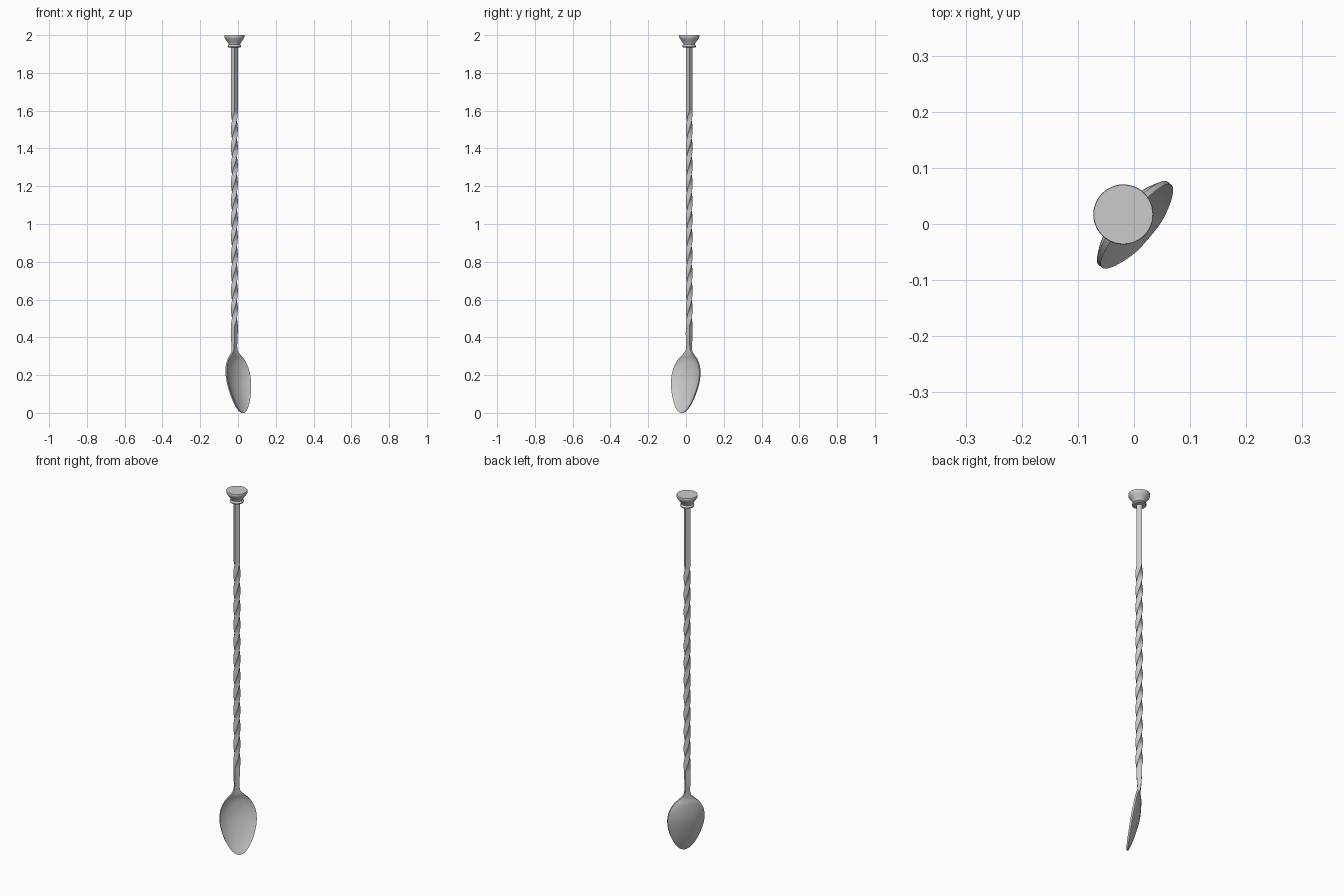
import bpy, bmesh, math
from mathutils import Vector

if "Cube" in bpy.data.objects:
    bpy.data.objects.remove(bpy.data.objects["Cube"])

AX, AY = -0.019, 0.017            # shaft axis
ANG = math.radians(50)            # direction of the bowl's width
U = Vector((math.cos(ANG), math.sin(ANG), 0))
N = Vector((math.sin(ANG), -math.cos(ANG), 0))   # the hollow side faces this way
A = 0.0128                        # half side of the square rod


def loft(name, rings, smooth_angle):
    """Skin closed rings of equal length and cap both ends."""
    bm = bmesh.new()
    vs = [[bm.verts.new(p) for p in r] for r in rings]
    n = len(rings[0])
    for a, b in zip(vs, vs[1:]):
        for i in range(n):
            j = (i + 1) % n
            bm.faces.new((a[i], a[j], b[j], b[i]))
    bm.faces.new(vs[0])
    bm.faces.new(vs[-1])
    bmesh.ops.recalc_face_normals(bm, faces=bm.faces)
    me = bpy.data.meshes.new(name)
    bm.to_mesh(me)
    bm.free()
    ob = bpy.data.objects.new(name, me)
    bpy.context.collection.objects.link(ob)
    bpy.context.view_layer.objects.active = ob
    ob.select_set(True)
    bpy.ops.object.shade_smooth_by_angle(angle=math.radians(smooth_angle))
    ob.select_set(False)
    return ob


def spline(p0, p1, p2, p3, t):
    """Catmull-Rom between p1 and p2."""
    return [0.5 * (2*b + (c-a)*t + (2*a-5*b+4*c-d)*t*t + (3*b-a-3*c+d)*t**3)
            for a, b, c, d in zip(p0, p1, p2, p3)]


# Square rod, twisted between two straight ends
Z0, Z1, TURNS, STEPS = 0.46, 1.60, 3.0, 180
levels = [0.42] + [Z0 + (Z1 - Z0) * i / STEPS for i in range(STEPS + 1)] + [1.945]
rings = []
for z in levels:
    t = min(max((z - Z0) / (Z1 - Z0), 0), 1)
    base = ANG + math.pi / 4 + t * TURNS * 2 * math.pi
    rings.append([(AX + A * 1.414 * math.cos(base + k * math.pi / 2),
                   AY + A * 1.414 * math.sin(base + k * math.pi / 2), z) for k in range(4)])
loft("twisted_shaft", rings, 30)

# Turned end knob
profile = [(0.026, 1.934), (0.034, 1.936), (0.036, 1.941), (0.034, 1.947), (0.030, 1.950),
           (0.032, 1.956), (0.040, 1.968), (0.050, 1.982), (0.053, 1.988),
           (0.0535, 1.998), (0.0525, 2.0)]
loft("end_knob", [[(AX + r * math.cos(i * math.pi / 24), AY + r * math.sin(i * math.pi / 24), z)
                   for i in range(48)] for r, z in profile], 40)

# Spoon bowl and neck: height, half width, rim offset, depth, half thickness
stations = [
    (0.425, A, -0.0255, 0, A),
    (0.385, 0.0125, -0.0255, 0, 0.0115),
    (0.350, 0.0130, -0.0250, 0, 0.0085),
    (0.325, 0.0200, -0.0230, 0.002, 0.0070),
    (0.305, 0.0400, -0.0190, 0.007, 0.0060),
    (0.280, 0.0660, -0.0145, 0.016, 0.0050),
    (0.240, 0.0880, -0.0075, 0.023, 0.0045),
    (0.195, 0.0960, 0.0005, 0.027, 0.0045),
    (0.150, 0.0930, 0.0085, 0.026, 0.0045),
    (0.100, 0.0800, 0.0170, 0.021, 0.0045),
    (0.060, 0.0630, 0.0235, 0.014, 0.0045),
    (0.030, 0.0450, 0.0285, 0.007, 0.0045),
    (0.010, 0.0260, 0.0320, 0.002, 0.0040),
    (0.000, 0.0060, 0.0335, 0.000, 0.0030),
]
pts = [stations[0]] + stations + [stations[-1]]
rows = []
for i in range(len(stations) - 1):
    rows += [spline(*pts[i:i + 4], k / 4) for k in range(4)]
rows.append(stations[-1])
S = [math.sin(math.pi / 2 * (k / 10 - 1)) for k in range(21)]
rings = []
for z, w, d, depth, th in rows:
    ring = []
    for side, ss in ((1, S), (-1, S[::-1])):
        for s in ss:
            p = U * (s * w) + N * (d - depth * (1 - abs(s) ** 2.4) + side * th)
            ring.append((p.x, p.y, z))
    rings.append(ring)
loft("spoon_bowl", rings, 40)
